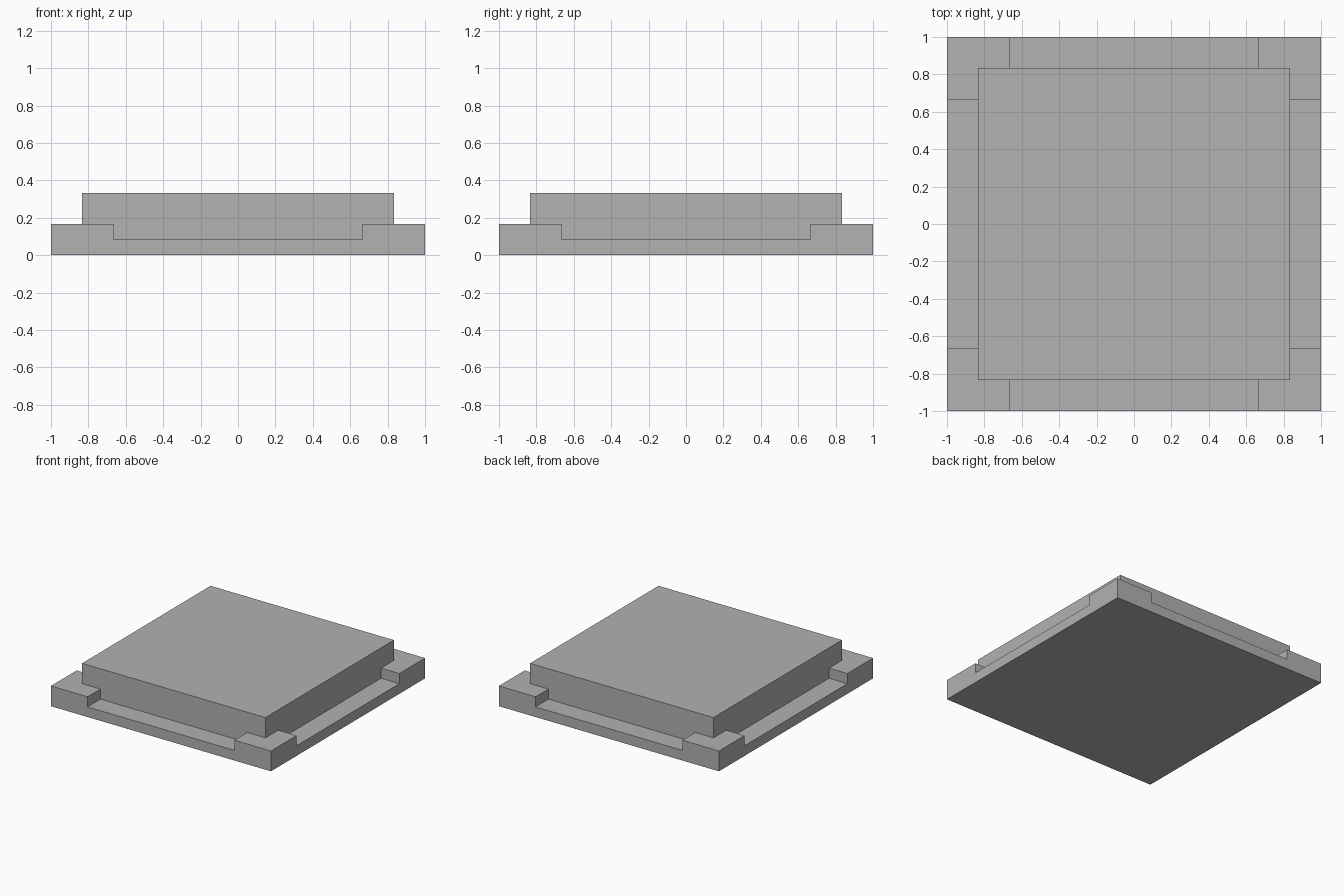
import bpy
import bmesh
from mathutils import Vector

cube = bpy.data.objects.get("Cube")
if cube:
    bpy.data.objects.remove(cube, do_unlink=True)

HALF = 1.0          # half width of the base
NOTCH = 2 / 3       # half length of each edge notch
SLAB = 5 / 6        # half width of the raised slab
LEDGE = 1 / 12      # height of the notch floor
CORNER = 1 / 6      # height of the corner pads
TOP = 1 / 3         # height of the raised slab

grey = bpy.data.materials.new("plain_grey")
grey.use_nodes = True
colour = (0.445, 0.445, 0.445, 1)
grey.diffuse_color = colour
grey.node_tree.nodes["Principled BSDF"].inputs["Base Color"].default_value = colour


def raise_faces(bm, faces, height):
    """Extrude faces straight up by height."""
    result = bmesh.ops.extrude_face_region(bm, geom=faces)
    verts = [g for g in result["geom"] if isinstance(g, bmesh.types.BMVert)]
    bmesh.ops.translate(bm, verts=verts, vec=Vector((0, 0, height)))
    return [g for g in result["geom"] if isinstance(g, bmesh.types.BMFace)]


def add_object(name, bm):
    bmesh.ops.recalc_face_normals(bm, faces=bm.faces[:])
    mesh = bpy.data.meshes.new(name)
    bm.to_mesh(mesh)
    bm.free()
    mesh.materials.append(grey)
    obj = bpy.data.objects.new(name, mesh)
    bpy.context.collection.objects.link(obj)
    return obj


# Square base: a three by three plan with its four corners raised into pads
bm = bmesh.new()
bmesh.ops.create_grid(bm, x_segments=3, y_segments=3, size=HALF)
for v in bm.verts:
    for axis in (0, 1):
        if abs(v.co[axis]) < 0.9:
            v.co[axis] = NOTCH if v.co[axis] > 0 else -NOTCH
floor = raise_faces(bm, bm.faces[:], LEDGE)
corners = [f for f in floor
           if min(abs(c) for c in f.calc_center_median().xy) > NOTCH]
raise_faces(bm, corners, CORNER - LEDGE)
bmesh.ops.dissolve_limit(bm, angle_limit=0.01, verts=bm.verts[:], edges=bm.edges[:])
add_object("notched_base", bm)

# Raised slab standing on the notch floor
bm = bmesh.new()
bmesh.ops.create_cube(bm, size=1)
bmesh.ops.scale(bm, verts=bm.verts[:], vec=(2 * SLAB, 2 * SLAB, TOP - LEDGE))
bmesh.ops.translate(bm, verts=bm.verts[:], vec=(0, 0, (TOP + LEDGE) / 2))
add_object("raised_slab", bm)
